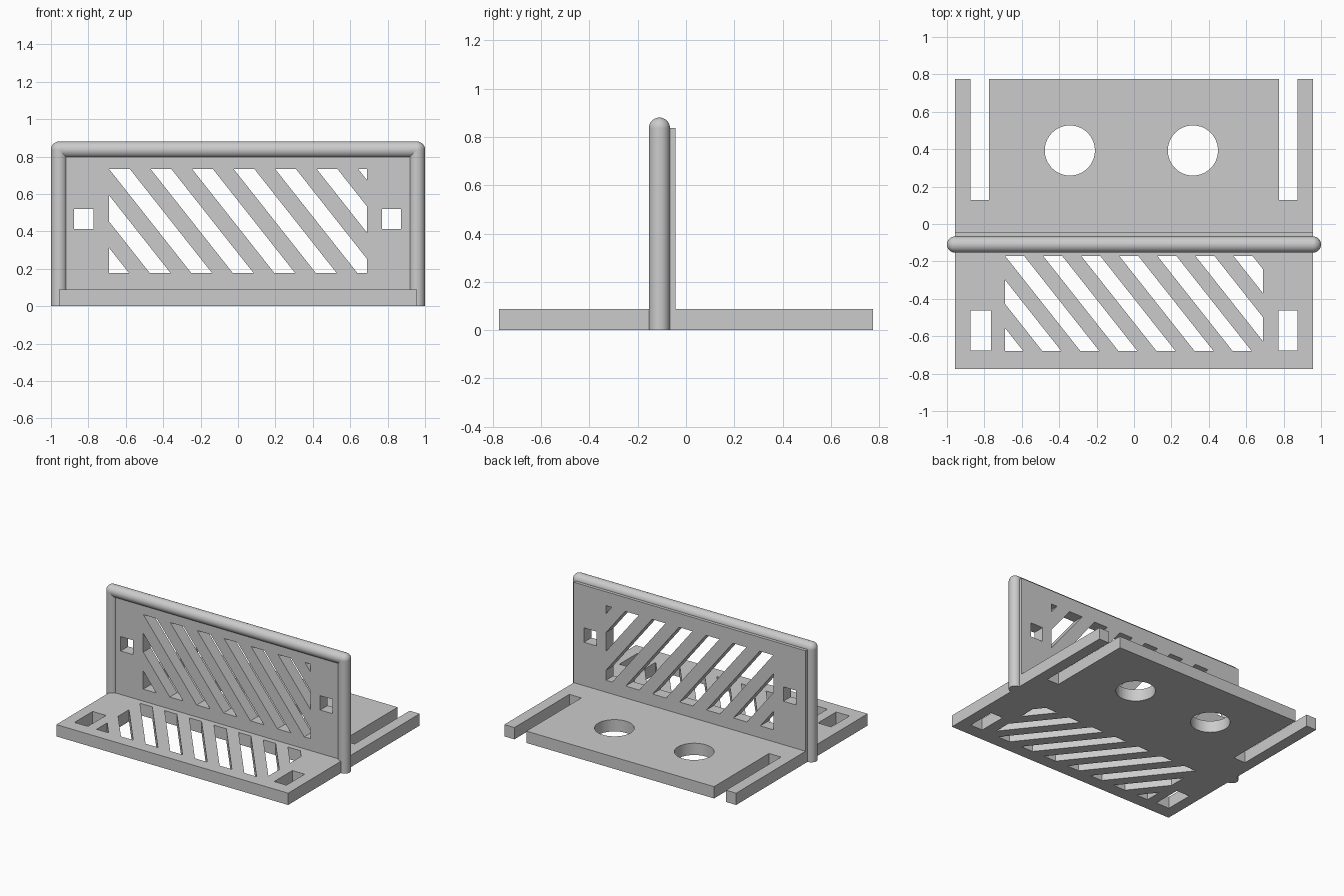
import bpy
import bmesh
import math
from mathutils import Matrix, Vector

if "Cube" in bpy.data.objects:
    bpy.data.objects.remove(bpy.data.objects["Cube"], do_unlink=True)

GREY = (0.6, 0.6, 0.6, 1.0)
mat = bpy.data.materials.new("plain grey")
mat.use_nodes = True
mat.diffuse_color = GREY
mat.node_tree.nodes["Principled BSDF"].inputs["Base Color"].default_value = GREY

THICK = 0.088       # plate thickness
HALF_W = 0.956      # half width of the plates
GRILLE = 0.69       # half width of the slotted areas
WALL_BACK = -0.043
WALL_TOP = 0.837
RAIL_Y, RAIL_R = -0.11, 0.0435


def rect(x0, x1, y0, y1):
    return [(x0, y0), (x1, y0), (x1, y1), (x0, y1)]


def circle(cx, cy, r, n=64):
    return [(cx + r * math.cos(math.tau * i / n), cy + r * math.sin(math.tau * i / n))
            for i in range(n)]


def clip(poly, limit, side):
    """Keep the part of a polygon where side * x <= limit."""
    out = []
    for (ax, ay), (bx, by) in zip(poly, poly[1:] + poly[:1]):
        a_in, b_in = side * ax <= limit, side * bx <= limit
        if a_in:
            out.append((ax, ay))
        if a_in != b_in:
            t = (side * limit - ax) / (bx - ax)
            out.append((side * limit, ay + t * (by - ay)))
    return out


def diagonal_slots(low, high, pitch):
    """Slanted openings, half a pitch wide, trimmed to the grille area."""
    slots = []
    for k in range(-2, 8):
        x = -GRILLE + k * pitch + 0.001
        run, gap = pitch * 1.98, pitch / 2
        poly = [(x, high), (x + gap, high), (x + gap + run, low), (x + run, low)]
        poly = clip(clip(poly, GRILLE, 1), GRILLE, -1)
        if len(poly) > 2:
            slots.append(poly)
    return slots


def finish(name, mesh):
    mesh.materials.clear()
    mesh.materials.append(mat)
    obj = bpy.data.objects.new(name, mesh)
    bpy.context.collection.objects.link(obj)
    return obj


def plate(name, outlines, matrix):
    """Fill an outline with holes, thicken it and place it."""
    curve = bpy.data.curves.new(name, "CURVE")
    curve.dimensions = "2D"
    curve.fill_mode = "BOTH"
    curve.extrude = THICK / 2
    for pts in outlines:
        spline = curve.splines.new("POLY")
        spline.points.add(len(pts) - 1)
        for p, (x, y) in zip(spline.points, pts):
            p.co = (x, y, 0, 1)
        spline.use_cyclic_u = True
    temp = bpy.data.objects.new(name + " outline", curve)
    bpy.context.collection.objects.link(temp)
    graph = bpy.context.evaluated_depsgraph_get()
    mesh = bpy.data.meshes.new_from_object(temp.evaluated_get(graph))
    bpy.data.objects.remove(temp, do_unlink=True)
    bpy.data.curves.remove(curve)
    bm = bmesh.new()
    bm.from_mesh(mesh)
    bmesh.ops.remove_doubles(bm, verts=bm.verts, dist=0.0002)
    bmesh.ops.transform(bm, matrix=matrix, verts=bm.verts)
    bmesh.ops.recalc_face_normals(bm, faces=bm.faces)
    for f in bm.faces:
        f.smooth = False
    bm.to_mesh(mesh)
    bm.free()
    mesh.name = name
    return finish(name, mesh)


# Base plate: open notches at the rear, grille and windows in front, two round holes
NOTCH_IN, NOTCH_OUT, NOTCH_Y, REAR = 0.774, 0.873, 0.127, 0.775
right_half = [(HALF_W, -REAR), (HALF_W, REAR), (NOTCH_OUT, REAR), (NOTCH_OUT, NOTCH_Y),
              (NOTCH_IN, NOTCH_Y), (NOTCH_IN, REAR)]
base_outline = right_half + [(-x, y) for x, y in reversed(right_half)]
base_holes = diagonal_slots(-0.68, -0.171, 0.2035)
base_holes += [rect(-0.875, -0.765, -0.676, -0.462), rect(0.772, 0.873, -0.676, -0.462)]
base_holes += [circle(-0.343, 0.393, 0.134), circle(0.315, 0.393, 0.134)]
plate("base_plate", [base_outline] + base_holes, Matrix.Translation((0, 0, THICK / 2)))

# Upright wall: grille with a small square window on each side
wall_holes = diagonal_slots(0.177, 0.733, 0.222)
wall_holes += [rect(-0.876, -0.773, 0.412, 0.519), rect(0.77, 0.872, 0.412, 0.519)]
stand_up = Matrix.Translation((0, WALL_BACK - THICK / 2, 0)) @ Matrix.Rotation(math.pi / 2, 4, "X")
plate("upright_wall", [rect(-HALF_W, HALF_W, THICK, WALL_TOP)] + wall_holes, stand_up)

# Round rail around the sides and top of the wall
bm = bmesh.new()


def rod(start, end):
    a, b = Vector(start), Vector(end)
    turn = (b - a).to_track_quat("Z", "Y").to_matrix().to_4x4()
    bmesh.ops.create_cone(bm, cap_ends=True, segments=48, radius1=RAIL_R, radius2=RAIL_R,
                          depth=(b - a).length, matrix=Matrix.Translation((a + b) / 2) @ turn)


corners = [(s * (1 - RAIL_R), RAIL_Y, WALL_TOP) for s in (-1, 1)]
rod(*corners)
for c in corners:
    rod((c[0], c[1], 0), c)
    bmesh.ops.create_uvsphere(bm, u_segments=48, v_segments=24, radius=RAIL_R,
                              matrix=Matrix.Translation(c))
rail_mesh = bpy.data.meshes.new("edge_rail")
bm.to_mesh(rail_mesh)
bm.free()
rail = finish("edge_rail", rail_mesh)
bpy.ops.object.select_all(action="DESELECT")
rail.select_set(True)
bpy.context.view_layer.objects.active = rail
bpy.ops.object.shade_smooth_by_angle(angle=math.radians(35))
